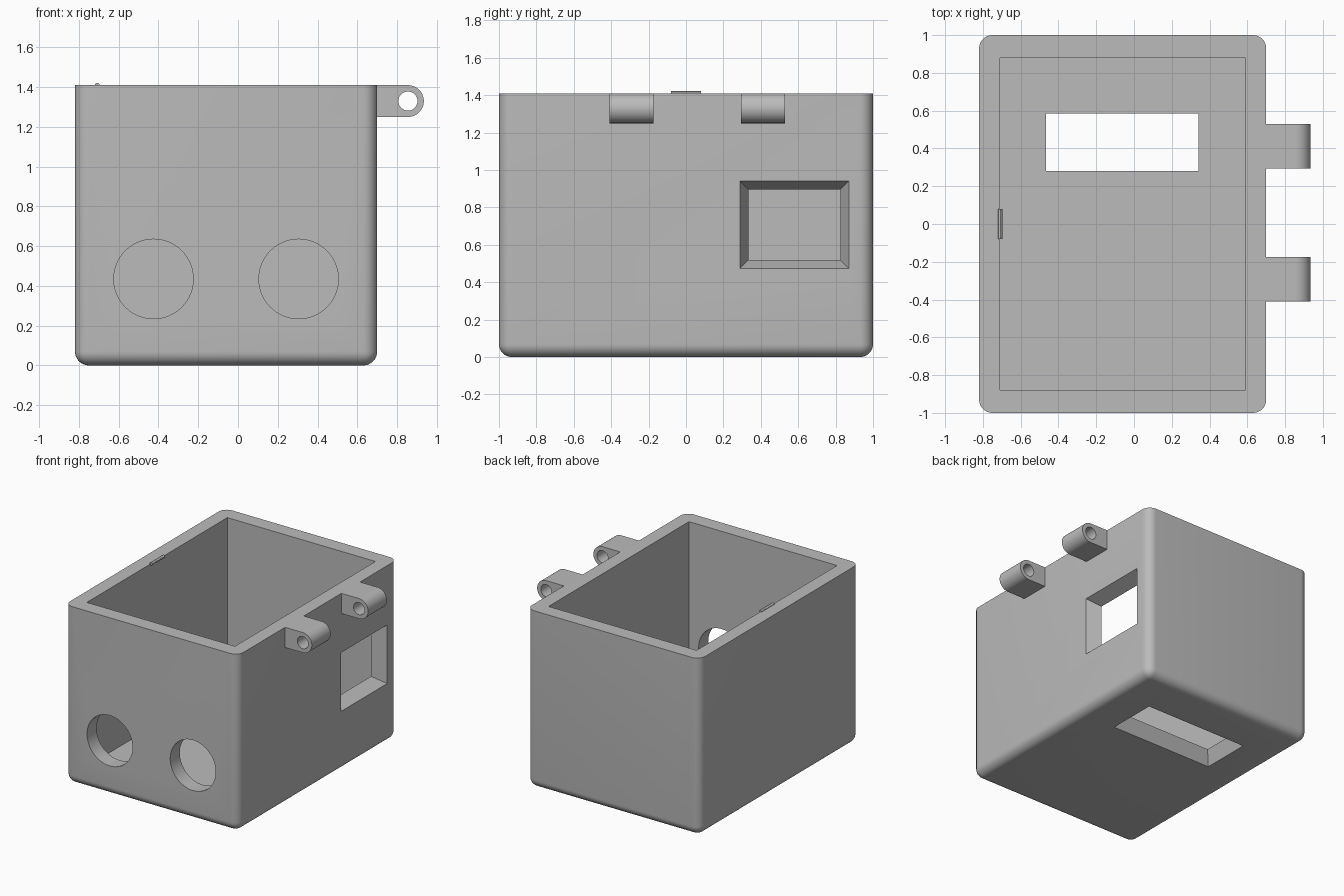
import bpy, bmesh, math
from mathutils import Vector

if "Cube" in bpy.data.objects:
    bpy.data.objects.remove(bpy.data.objects["Cube"], do_unlink=True)

grey = bpy.data.materials.new("plain grey")
grey.use_nodes = True
COLOR = (0.5, 0.5, 0.5, 1)
grey.diffuse_color = COLOR
grey.node_tree.nodes["Principled BSDF"].inputs["Base Color"].default_value = COLOR

X0, X1, TOP, WALL = -0.82, 0.70, 1.41, 0.11
HOLE_Z = 0.435


def finish(name, bm):
    bmesh.ops.recalc_face_normals(bm, faces=bm.faces)
    mesh = bpy.data.meshes.new(name)
    bm.to_mesh(mesh)
    bm.free()
    obj = bpy.data.objects.new(name, mesh)
    bpy.context.collection.objects.link(obj)
    mesh.materials.append(grey)
    return obj


def loft(name, ring_a, ring_b):
    """Closed solid between two matching rings of points."""
    bm = bmesh.new()
    a = [bm.verts.new(p) for p in ring_a]
    b = [bm.verts.new(p) for p in ring_b]
    bm.faces.new(a)
    bm.faces.new(b)
    for i in range(len(a)):
        j = (i + 1) % len(a)
        bm.faces.new((a[i], a[j], b[j], b[i]))
    return finish(name, bm)


def prism_y(name, profile, y0, y1):
    return loft(name, [(x, y0, z) for x, z in profile], [(x, y1, z) for x, z in profile])


def arc(cx, cy, r, start, end, steps):
    angles = [math.radians(start + (end - start) * i / steps) for i in range(steps + 1)]
    return [(cx + r * math.cos(t), cy + r * math.sin(t)) for t in angles]


def rect(u0, u1, v0, v1, grow=0):
    return [(u0 - grow, v0 - grow), (u1 + grow, v0 - grow),
            (u1 + grow, v1 + grow), (u0 - grow, v1 + grow)]


def boolean(obj, cutter, operation="DIFFERENCE"):
    cutter.hide_render = True
    mod = obj.modifiers.new("cut", "BOOLEAN")
    mod.object, mod.operation, mod.solver = cutter, operation, "EXACT"
    bpy.context.view_layer.objects.active = obj
    bpy.ops.object.modifier_apply(modifier=mod.name)
    bpy.data.objects.remove(cutter, do_unlink=True)


def smooth(obj):
    bpy.ops.object.select_all(action="DESELECT")
    obj.select_set(True)
    bpy.context.view_layer.objects.active = obj
    bpy.ops.object.shade_smooth_by_angle(angle=math.radians(30))


# Box shell: rounded everywhere except the open rim
bm = bmesh.new()
bmesh.ops.create_cube(bm, size=1)
for v in bm.verts:
    v.co = Vector((X1 if v.co.x > 0 else X0, 2 * v.co.y, TOP if v.co.z > 0 else 0))
edges = [e for e in bm.edges if min(v.co.z for v in e.verts) < 0.1]
bmesh.ops.bevel(bm, geom=edges, offset=0.07, segments=8, profile=0.5, affect="EDGES")
box = finish("box_shell", bm)

inner = rect(X0 + WALL, X1 - WALL, -0.88, 0.88)
boolean(box, loft("cavity", [(x, y, WALL) for x, y in inner], [(x, y, 2) for x, y in inner]))

# Two round holes in the front wall
for cx in (-0.425, 0.305):
    boolean(box, prism_y("round_hole", arc(cx, HOLE_Z, 0.2, 0, 354.375, 63), -1.1, -0.8))

# Tapered windows in the side wall and the floor, wider outside
TAPER = 0.045
side = (0.335, 0.825, 0.52, 0.895)
floor = (-0.465, 0.34, 0.28, 0.585)
boolean(box, loft("side_window",
                  [(X1 + WALL, y, z) for y, z in rect(*side, 2 * TAPER)],
                  [(X1 - WALL - 0.001, y, z) for y, z in rect(*side)]))
boolean(box, loft("floor_window",
                  [(x, y, -WALL) for x, y in rect(*floor, 2 * TAPER)],
                  [(x, y, WALL + 0.001) for x, y in rect(*floor)]))
smooth(box)

# Hinge knuckles with a pin hole
HX, HZ, HR = 0.855, 1.33, 0.08
for name, y0, y1 in (("front_hinge", -0.41, -0.175), ("back_hinge", 0.295, 0.53)):
    outline = [(X1 - 0.02, HZ - HR)] + arc(HX, HZ, HR, -90, 90, 24) + [(X1 - 0.02, HZ + HR)]
    hinge = prism_y(name, outline, y0, y1)
    boolean(hinge, prism_y("pin_hole", arc(HX, HZ, 0.048, 0, 352.5, 47), y0 - 0.1, y1 + 0.1))
    smooth(hinge)

# Thumb tab: side profile with a fillet below, trimmed to a curved outline
profile = [(X0 + 0.02, TOP), (-0.94, TOP)] + arc(-0.925, 1.36, 0.015, 180, 270, 6)
profile += arc(-0.87, 1.295, 0.05, 90, 0, 10) + [(X0 + 0.02, 1.295)]
tab = prism_y("thumb_tab", profile, -0.4, 0.4)
half = arc(-0.72, 0.27, 0.1, 180, 225, 8) + arc(-0.84, 0.09, 0.1, 135, 180, 8)
plan = [(X0 + 0.02, 0.27)] + half
plan += [(x, -y) for x, y in reversed(plan)]
boolean(tab, loft("tab_outline", [(x, y, 1.2) for x, y in plan],
                  [(x, y, 1.5) for x, y in plan]), "INTERSECT")
smooth(tab)

# Small catch ridge on the rim
ring = arc(-0.708, TOP, 0.012, 0, 330, 11)
ridge = prism_y("catch_ridge", ring, -0.08, 0.08)
smooth(ridge)
